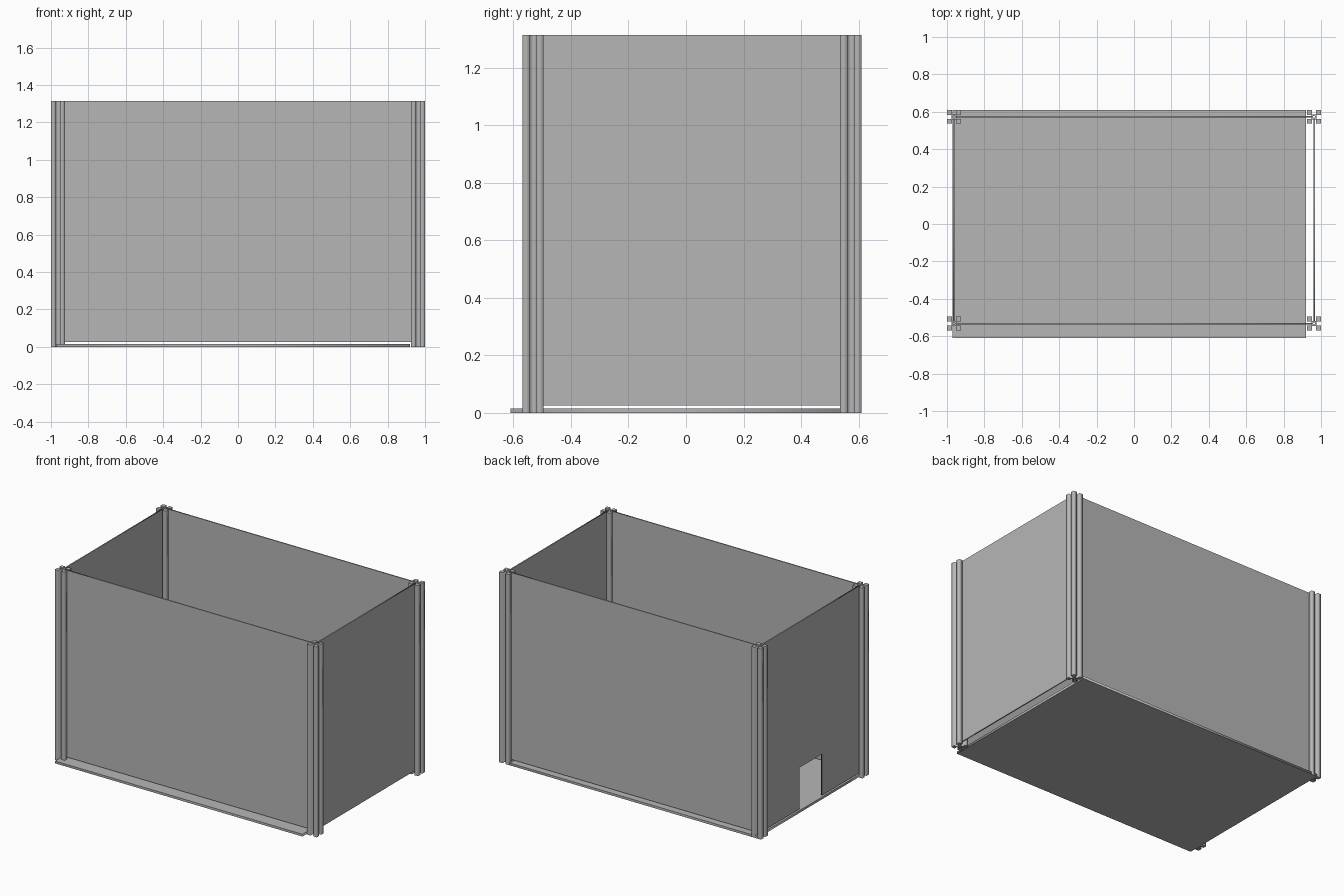
import bpy
from math import cos, sin, pi

cube = bpy.data.objects.get("Cube")
if cube:
    bpy.data.objects.remove(cube, do_unlink=True)

GREY = (0.47, 0.47, 0.47, 1)
grey = bpy.data.materials.new("plain grey")
grey.use_nodes = True
grey.diffuse_color = GREY
grey.node_tree.nodes["Principled BSDF"].inputs["Base Color"].default_value = GREY

HEIGHT = 1.315
POST_X = 0.963
FRONT_Y, BACK_Y = -0.532, 0.573
PANEL_BOTTOM = 0.025
THICK = 0.008
HALF, SLOT, CORE = 0.037, 0.0105, 0.0135   # post half width, half slot, half core


def extrude_outline(name, loops, depth):
    """Solid from flat closed outlines; inner outlines become holes."""
    curve = bpy.data.curves.new(name, 'CURVE')
    curve.dimensions = '2D'
    curve.fill_mode = 'BOTH'
    curve.extrude = depth / 2
    for loop in loops:
        spline = curve.splines.new('POLY')
        spline.points.add(len(loop) - 1)
        for point, (u, v) in zip(spline.points, loop):
            point.co = (u, v, 0, 1)
        spline.use_cyclic_u = True
    curve.materials.append(grey)
    obj = bpy.data.objects.new(name, curve)
    bpy.context.collection.objects.link(obj)
    return obj


def slotted_outline():
    """One quadrant of the slotted section, turned four times."""
    quadrant = [(CORE, SLOT), (HALF, SLOT), (HALF, HALF), (SLOT, HALF), (SLOT, CORE)]
    points = []
    for turn in range(4):
        c, s = round(cos(turn * pi / 2)), round(sin(turn * pi / 2))
        points += [(x * c - y * s, x * s + y * c) for x, y in quadrant]
    return points


def rectangle(u0, u1, v0, v1):
    return [(u0, v0), (u1, v0), (u1, v1), (u0, v1)]


# Corner posts with a slot on each side and a centre bore
bore = [(0.006 * cos(i * pi / 6), 0.006 * sin(i * pi / 6)) for i in range(12)]
for side, x in (("right", -POST_X), ("left", POST_X)):
    for end, y in (("front", FRONT_Y), ("back", BACK_Y)):
        post = extrude_outline(f"{end}_{side}_post", [slotted_outline(), bore], HEIGHT)
        post.location = (x, y, HEIGHT / 2)

# Floor board, set off centre
floor = extrude_outline("floor_board", [rectangle(-0.97, 0.92, -0.61, 0.61)], 0.016)
floor.location.z = 0.008

# Front and back panels, held in the post slots
reach = POST_X - CORE
for name, y in (("front_panel", FRONT_Y), ("back_panel", BACK_Y)):
    panel = extrude_outline(name, [rectangle(-reach, reach, PANEL_BOTTOM, HEIGHT)], THICK)
    panel.rotation_euler.x = pi / 2
    panel.location.y = y

# Side panels, one with a small doorway
near, far = FRONT_Y + CORE, BACK_Y - CORE
plain = rectangle(near, far, PANEL_BOTTOM, HEIGHT)
door = [(-0.105, PANEL_BOTTOM), (-0.105, 0.31), (0.145, 0.31), (0.145, PANEL_BOTTOM)]
doorway = plain[:1] + door + plain[1:]
for name, x, outline in (("left_panel", POST_X, plain), ("right_door_panel", -POST_X, doorway)):
    panel = extrude_outline(name, [outline], THICK)
    panel.rotation_euler = (pi / 2, 0, pi / 2)
    panel.location.x = x
